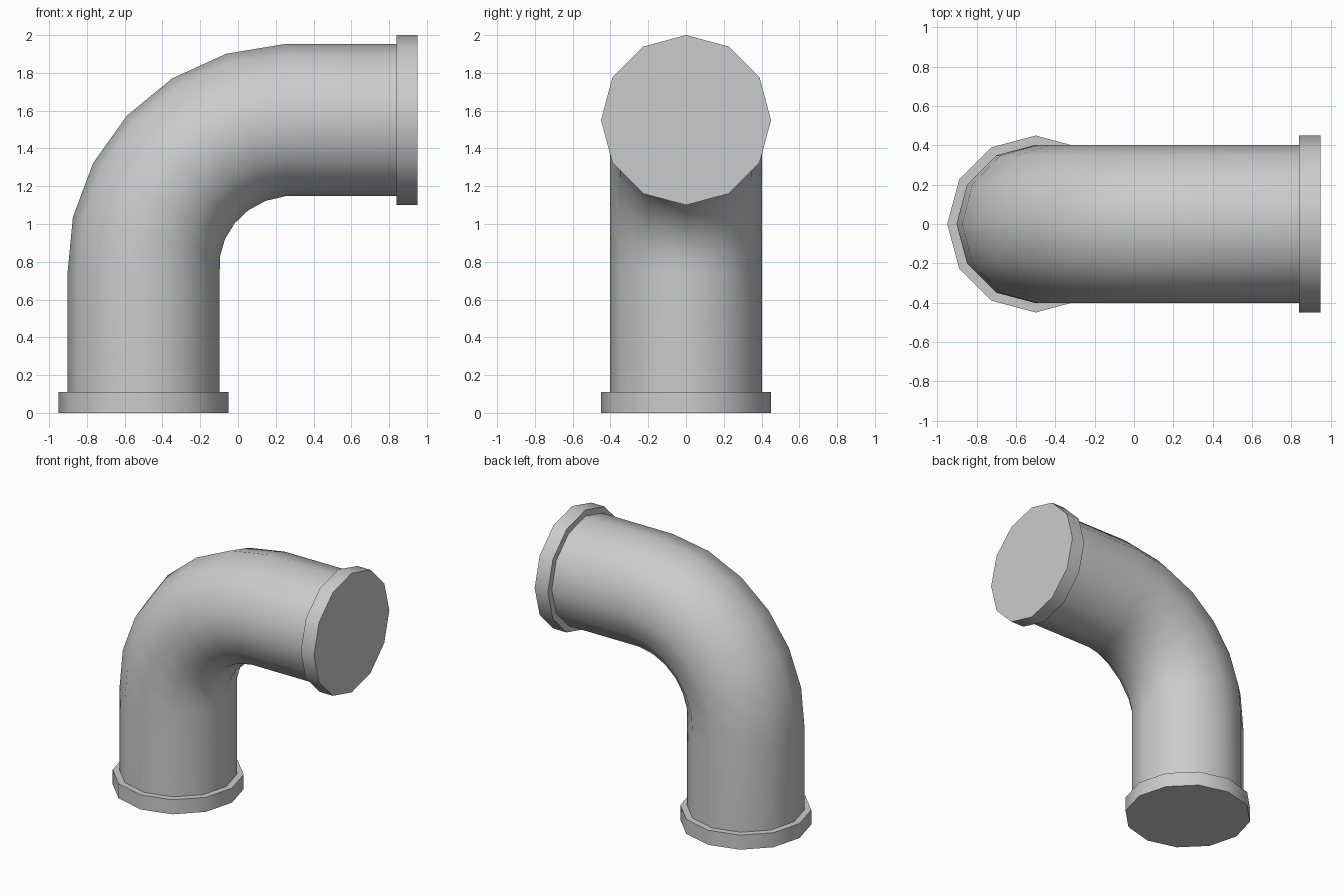
import bpy
import math
from mathutils import Vector

cube = bpy.data.objects.get("Cube")
if cube:
    bpy.data.objects.remove(cube, do_unlink=True)

SIDES = 12
PIPE_R, RIM_R = 0.403, 0.45
RIM_H = 0.11
LEG_X, ARM_Z, ARM_END = -0.5, 1.55, 0.95
BEND_X, BEND_Z, BEND_STEPS = 0.25, 0.735, 6

grey = bpy.data.materials.new("plain grey")
grey.use_nodes = True
colour = (0.6, 0.6, 0.6, 1.0)
grey.diffuse_color = colour
grey.node_tree.nodes["Principled BSDF"].inputs["Base Color"].default_value = colour


def ring(x, z, angle, radius):
    """Polygon cross-section, tilted by the bend angle."""
    out = Vector((-math.cos(angle), 0, math.sin(angle)))
    side = Vector((0, 1, 0))
    turns = [math.tau * i / SIDES for i in range(SIDES)]
    return [Vector((x, 0, z)) + radius * (math.cos(t) * out + math.sin(t) * side)
            for t in turns]


def loft(name, rings, cap_start=False, cap_end=False):
    """Skin a row of rings, with optional flat end caps."""
    verts = [v for r in rings for v in r]
    faces = []
    for k in range(len(rings) - 1):
        a, b = k * SIDES, (k + 1) * SIDES
        for i in range(SIDES):
            j = (i + 1) % SIDES
            faces.append((a + i, b + i, b + j, a + j))
    if cap_start:
        faces.append(tuple(range(SIDES)))
    if cap_end:
        faces.append(tuple(reversed(range(len(verts) - SIDES, len(verts)))))
    mesh = bpy.data.meshes.new(name)
    mesh.from_pydata(verts, [], faces)
    mesh.materials.append(grey)
    obj = bpy.data.objects.new(name, mesh)
    bpy.context.collection.objects.link(obj)
    bpy.ops.object.select_all(action='DESELECT')
    obj.select_set(True)
    bpy.context.view_layer.objects.active = obj
    bpy.ops.object.shade_smooth_by_angle(angle=math.radians(40))
    return obj


# Pipe: straight leg, widening quarter bend, straight arm
quarter = math.pi / 2
pipe = [ring(LEG_X, RIM_H, 0, PIPE_R)]
for k in range(BEND_STEPS + 1):
    f = k / BEND_STEPS
    start_r, end_r = BEND_X - LEG_X, ARM_Z - BEND_Z
    r = start_r + (end_r - start_r) * f
    a = quarter * f
    pipe.append(ring(BEND_X - r * math.cos(a), BEND_Z + r * math.sin(a), a, PIPE_R))
pipe.append(ring(ARM_END - RIM_H, ARM_Z, quarter, PIPE_R))
loft("bent_pipe", pipe)

# Closed rims on both ends
loft("base_rim", [ring(LEG_X, 0, 0, RIM_R),
                  ring(LEG_X, RIM_H, 0, RIM_R),
                  ring(LEG_X, RIM_H, 0, PIPE_R)], cap_start=True)
loft("end_rim", [ring(ARM_END - RIM_H, ARM_Z, quarter, PIPE_R),
                 ring(ARM_END - RIM_H, ARM_Z, quarter, RIM_R),
                 ring(ARM_END, ARM_Z, quarter, RIM_R)], cap_end=True)
